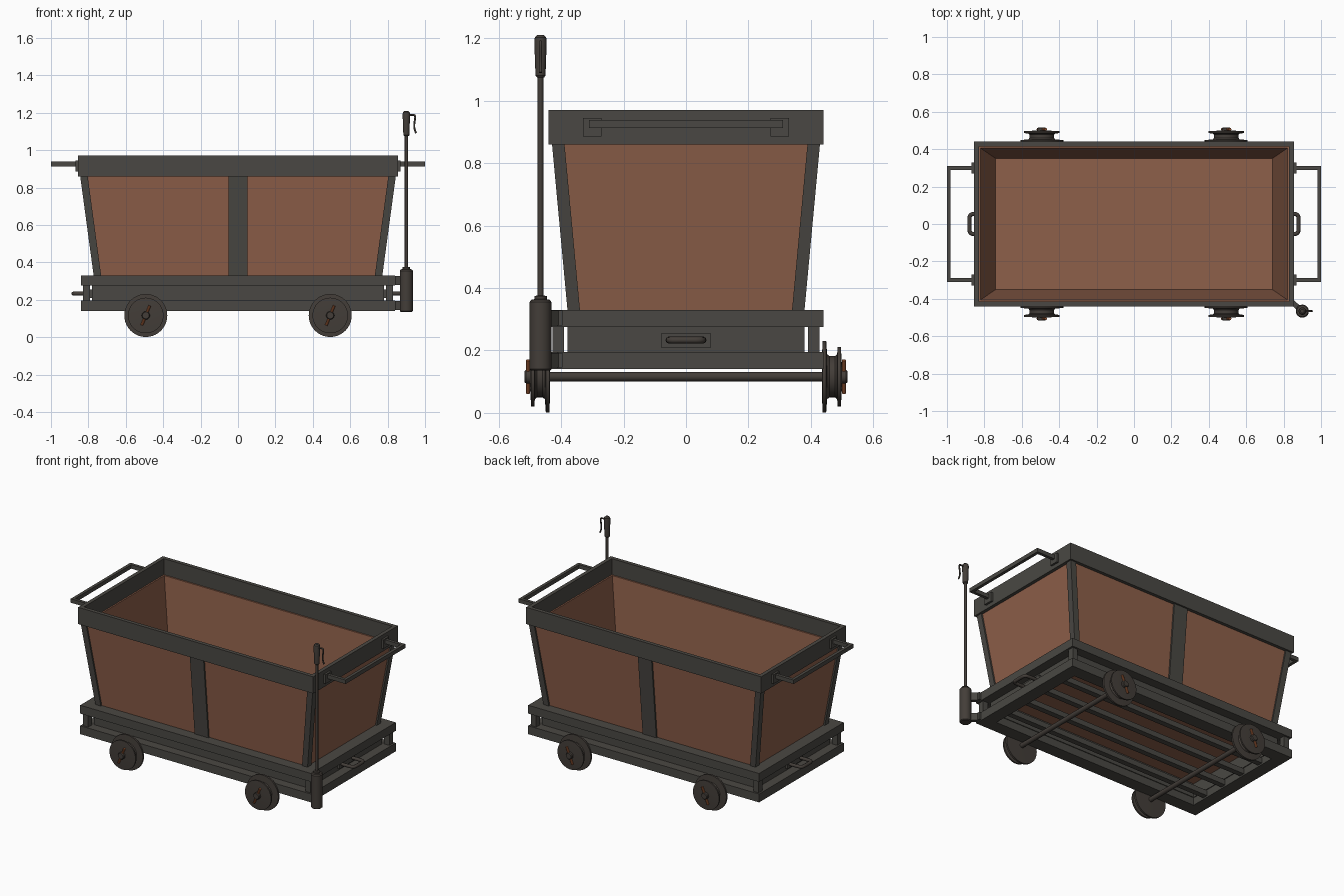
import bpy, bmesh, math
from mathutils import Vector, Matrix

if "Cube" in bpy.data.objects:
    bpy.data.objects.remove(bpy.data.objects["Cube"])


def material(name, rgb):
    m = bpy.data.materials.new(name)
    m.diffuse_color = (*rgb, 1)
    m.use_nodes = True
    m.node_tree.nodes["Principled BSDF"].inputs["Base Color"].default_value = m.diffuse_color
    return m


IRON = material("dark_iron", (0.068, 0.064, 0.056))
STEEL = material("worn_steel", (0.056, 0.047, 0.040))
RUST = material("rusty_panel", (0.27, 0.115, 0.068))
PIN = material("orange_rust", (0.36, 0.11, 0.04))
SIGNS = (-1, 1)


def skin(name, rings, mat, closed=False, matrix=None, smooth=False):
    """Join successive rings of points with quads; cap the ends or close the loop."""
    bm = bmesh.new()
    rows = [[bm.verts.new(p) for p in ring] for ring in rings]
    n = len(rows[0])
    pairs = list(zip(rows, rows[1:])) + ([(rows[-1], rows[0])] if closed else [])
    for a, b in pairs:
        for i in range(n):
            bm.faces.new((a[i], a[(i + 1) % n], b[(i + 1) % n], b[i]))
    if not closed:
        bm.faces.new(rows[0])
        bm.faces.new(rows[-1])
    if matrix:
        bm.transform(matrix)
    bmesh.ops.recalc_face_normals(bm, faces=bm.faces)
    mesh = bpy.data.meshes.new(name)
    bm.to_mesh(mesh)
    bm.free()
    mesh.materials.append(mat)
    ob = bpy.data.objects.new(name, mesh)
    bpy.context.collection.objects.link(ob)
    if smooth:
        bpy.ops.object.select_all(action='DESELECT')
        ob.select_set(True)
        bpy.context.view_layer.objects.active = ob
        bpy.ops.object.shade_smooth_by_angle(angle=math.radians(35))
    return ob


def rect(x, y, z):
    return [(-x, -y, z), (x, -y, z), (x, y, z), (-x, y, z)]


def box(name, x, y, z, mat, matrix=None):
    """Box from (min, max) ranges."""
    rings = [[(x[0], y[0], h), (x[1], y[0], h), (x[1], y[1], h), (x[0], y[1], h)] for h in z]
    return skin(name, rings, mat, matrix=matrix)


def frame(name, x, y, z0, z1, w, mat):
    """Hollow rectangular ring of beam width w."""
    return skin(name, [rect(x, y, z0), rect(x, y, z1), rect(x - w, y - w, z1),
                       rect(x - w, y - w, z0)], mat, closed=True)


def lathe(name, profile, mat, matrix=None, sides=32):
    """Revolve (radius, height) points about z."""
    rings = [[(r * math.cos(2 * math.pi * i / sides), r * math.sin(2 * math.pi * i / sides), h)
              for i in range(sides)] for r, h in profile]
    return skin(name, rings, mat, matrix=matrix, smooth=True)


def tube(name, points, radius, mat):
    """Round bar following a smooth path."""
    cu = bpy.data.curves.new(name, 'CURVE')
    cu.dimensions = '3D'
    cu.bevel_depth = radius
    cu.bevel_resolution = 2
    cu.use_fill_caps = True
    sp = cu.splines.new('NURBS')
    sp.points.add(len(points) - 1)
    for p, co in zip(sp.points, points):
        p.co = (*co, 1)
    sp.use_endpoint_u = True
    sp.order_u = 3
    sp.resolution_u = 6
    cu.materials.append(mat)
    ob = bpy.data.objects.new(name, cu)
    bpy.context.collection.objects.link(ob)
    bpy.ops.object.select_all(action='DESELECT')
    ob.select_set(True)
    bpy.context.view_layer.objects.active = ob
    bpy.ops.object.convert(target='MESH')


# Tub: flared open shell, outer size at any height
def tub_size(z):
    t = (z - 0.28) / 0.59
    return 0.755 + 0.08 * t, 0.365 + 0.055 * t


(bx, by), (tx, ty) = tub_size(0.28), tub_size(0.865)
skin("tub", [rect(bx, by, 0.28), rect(tx, ty, 0.865), rect(tx - 0.014, ty - 0.014, 0.865),
             rect(bx - 0.014, by - 0.014, 0.295)], RUST)

# Rim band round the top
frame("rim", 0.855, 0.44, 0.86, 0.97, 0.025, IRON)

# Corner angle irons and middle straps, following the flare
for sx in SIGNS:
    for sy in SIGNS:
        rings = []
        for z in (0.30, 0.88):
            X, Y = (v + 0.01 for v in tub_size(z))
            w, t = 0.04, 0.012
            prof = [(X, Y), (X - w, Y), (X - w, Y - t), (X - t, Y - t), (X - t, Y - w), (X, Y - w)]
            rings.append([(sx * px, sy * py, z) for px, py in prof])
        skin("corner_iron", rings, IRON)
for sy in SIGNS:
    rings = []
    for z in (0.30, 0.88):
        Y = tub_size(z)[1]
        rings.append([(-0.05, sy * (Y - 0.002), z), (0.05, sy * (Y - 0.002), z),
                      (0.05, sy * (Y + 0.01), z), (-0.05, sy * (Y + 0.01), z)])
    skin("middle_strap", rings, IRON)

# Chassis: two beam rings, a recessed ring between, posts and slats
frame("upper_chassis", 0.84, 0.44, 0.275, 0.33, 0.085, IRON)
frame("middle_chassis", 0.78, 0.38, 0.19, 0.28, 0.03, IRON)
frame("lower_chassis", 0.84, 0.44, 0.14, 0.195, 0.085, IRON)
for sx in SIGNS:
    for sy in SIGNS:
        box("corner_post", sorted((sx * 0.79, sx * 0.828)), sorted((sy * 0.39, sy * 0.428)),
            (0.19, 0.28), IRON)
for y in (-0.25, -0.085, 0.085, 0.25):
    box("floor_slat", (-0.77, 0.77), (y - 0.018, y + 0.018), (0.15, 0.185), IRON)

# End handles with brackets, and coupling loops with plates
for s in SIGNS:
    def xr(a, b):
        return sorted((s * a, s * b))
    box("handle_bar", xr(0.98, 1.0), (-0.31, 0.31), (0.912, 0.938), IRON)
    for sy in SIGNS:
        box("handle_arm", xr(0.85, 0.982), sorted((sy * 0.29, sy * 0.31)), (0.912, 0.938), IRON)
        box("handle_bracket", xr(0.85, 0.868), sorted((sy * 0.27, sy * 0.33)), (0.885, 0.945), IRON)
    box("coupling_plate", xr(0.775, 0.795), (-0.08, 0.08), (0.21, 0.255), IRON)
    tube("coupling_loop", [(s * x, y, 0.233) for x, y in
                           ((0.78, -0.055), (0.85, -0.055), (0.88, -0.05), (0.88, 0),
                            (0.88, 0.05), (0.85, 0.055), (0.78, 0.055))], 0.011, STEEL)

# Axles, flanged wheels, hubs and locking pins
WHEEL = [(0.02, 0.435), (0.115, 0.437), (0.115, 0.449), (0.072, 0.452), (0.066, 0.46),
         (0.066, 0.478), (0.072, 0.484), (0.095, 0.486), (0.095, 0.496), (0.045, 0.499),
         (0.02, 0.499)]
HUB = [(0.022, 0.49), (0.022, 0.512), (0.018, 0.517), (0.006, 0.517)]
for x in (-0.493, 0.493):
    lathe("axle", [(0.015, -0.45), (0.015, 0.45)], STEEL,
          Matrix.Translation((x, 0, 0.116)) @ Matrix.Rotation(math.pi / 2, 4, 'X'), 16)
    for s in SIGNS:
        place = Matrix.Translation((x, 0, 0.116)) @ Matrix.Rotation(-s * math.pi / 2, 4, 'X')
        lathe("wheel", WHEEL, STEEL, place, 40)
        lathe("wheel_hub", HUB, STEEL, place, 20)
        tilt = Matrix.Translation((x, s * 0.506, 0.116)) @ Matrix.Rotation(math.radians(22), 4, 'Y')
        lathe("locking_pin", [(0.007, -0.057), (0.007, 0.057)], PIN, tilt, 10)

# Brake lever on the front right corner
at = Matrix.Translation((0.9, -0.466, 0))
lathe("brake_base", [(0.03, 0.135), (0.035, 0.14), (0.035, 0.355), (0.03, 0.362), (0.02, 0.364),
                     (0.02, 0.374), (0.01, 0.376)], STEEL, at, 24)
lathe("brake_rod", [(0.009, 0.36), (0.009, 1.09)], STEEL, at, 12)
lathe("brake_grip", [(0.012, 1.075), (0.016, 1.08), (0.02, 1.19), (0.018, 1.203), (0.01, 1.21)],
      STEEL, at, 16)
tube("brake_trigger", [(0.91, -0.466, 1.185), (0.935, -0.466, 1.19), (0.95, -0.466, 1.185),
                       (0.942, -0.466, 1.14), (0.942, -0.466, 1.115), (0.952, -0.466, 1.09)],
     0.005, STEEL)
for z in ((0.28, 0.328), (0.145, 0.192)):
    mount = Matrix.Translation((0.862, -0.433, 0)) @ Matrix.Rotation(math.radians(-40), 4, 'Z')
    box("brake_mount", (-0.035, 0.03), (-0.014, 0.014), z, IRON, mount)
    box("brake_mount_plate", (0.835, 0.855), (-0.435, -0.395), z, IRON)
